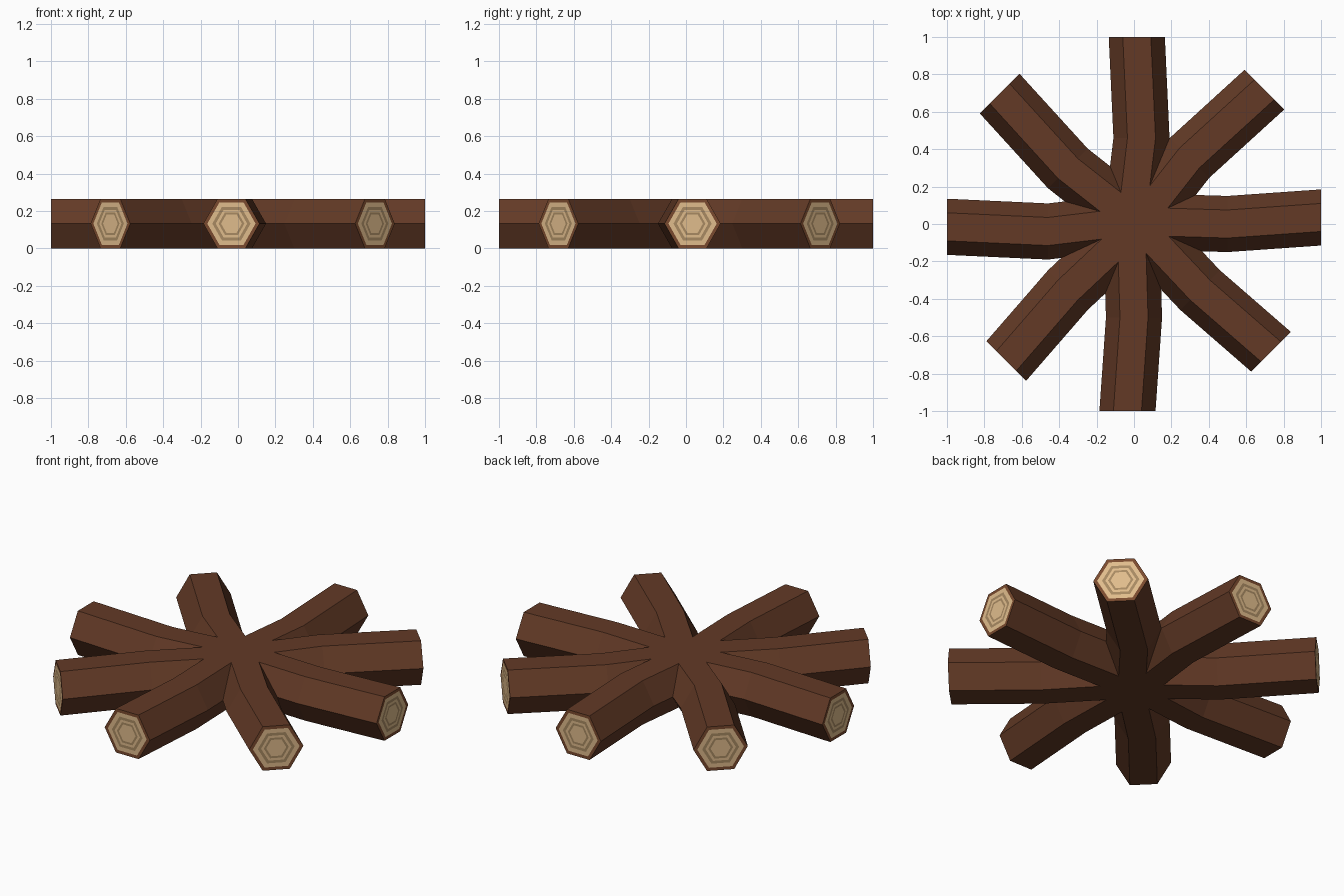
import bpy, bmesh, math
from mathutils import Matrix, Vector

if "Cube" in bpy.data.objects:
    bpy.data.objects.remove(bpy.data.objects["Cube"])

R, H = 0.15, 0.264   # log radius and overall height


def material(name, hexcol):
    lin = []
    for i in (0, 2, 4):
        c = int(hexcol[i:i + 2], 16) / 255
        lin.append(c / 12.92 if c <= 0.04045 else ((c + 0.055) / 1.055) ** 2.4)
    m = bpy.data.materials.new(name)
    m.diffuse_color = (*lin, 1)
    m.use_nodes = True
    m.node_tree.nodes["Principled BSDF"].inputs["Base Color"].default_value = m.diffuse_color
    return m


MATS = [material("bark", "633A26"), material("inner_bark", "7A4A2E"),
        material("light_wood", "E0BC8C"), material("ring_wood", "A88A62")]

# gently crooked centre line of a log (x along, y sideways)
PATH = [(-1, -0.015), (-0.46, -0.04), (0, 0.015), (0.5, 0), (1, 0.035)]
# growth rings on the cut ends: outer scale and material of each band
BANDS = [(1.0, 1), (0.86, 2), (0.68, 3), (0.56, 2), (0.46, 3), (0.37, 2)]


def hexagon(bm, x, y, s):
    verts = []
    for k in range(6):
        a = k * math.pi / 3
        verts.append(bm.verts.new((x, y + s * R * math.cos(a),
                                   H / 2 + s * H / math.sqrt(3) * math.sin(a))))
    return verts


def bridge(bm, a, b, mat):
    for k in range(6):
        j = (k + 1) % 6
        bm.faces.new((a[k], a[j], b[j], b[k])).material_index = mat


def log(name, angle, flip=1):
    bm = bmesh.new()
    # bark
    rings = [hexagon(bm, x, y * flip, 1) for x, y in PATH]
    for a, b in zip(rings, rings[1:]):
        bridge(bm, a, b, 0)
    # cut ends with concentric growth rings
    for ring, (x, y) in ((rings[0], PATH[0]), (rings[-1], PATH[-1])):
        cur = ring
        for i, (_, mat) in enumerate(BANDS):
            if i + 1 < len(BANDS):
                nxt = hexagon(bm, x, y * flip, BANDS[i + 1][0])
                bridge(bm, cur, nxt, mat)
                cur = nxt
            else:
                bm.faces.new(cur).material_index = mat
    bmesh.ops.recalc_face_normals(bm, faces=bm.faces)
    bm.transform(Matrix.Rotation(math.radians(angle), 4, 'Z'))
    me = bpy.data.meshes.new(name)
    bm.to_mesh(me)
    bm.free()
    for m in MATS:
        me.materials.append(m)
    ob = bpy.data.objects.new(name, me)
    bpy.context.collection.objects.link(ob)


# four long logs crossing at the centre
log("log_side_to_side", 0)
log("log_diagonal_a", -45)
log("log_diagonal_b", 225)
log("log_front_to_back", -90, -1)
